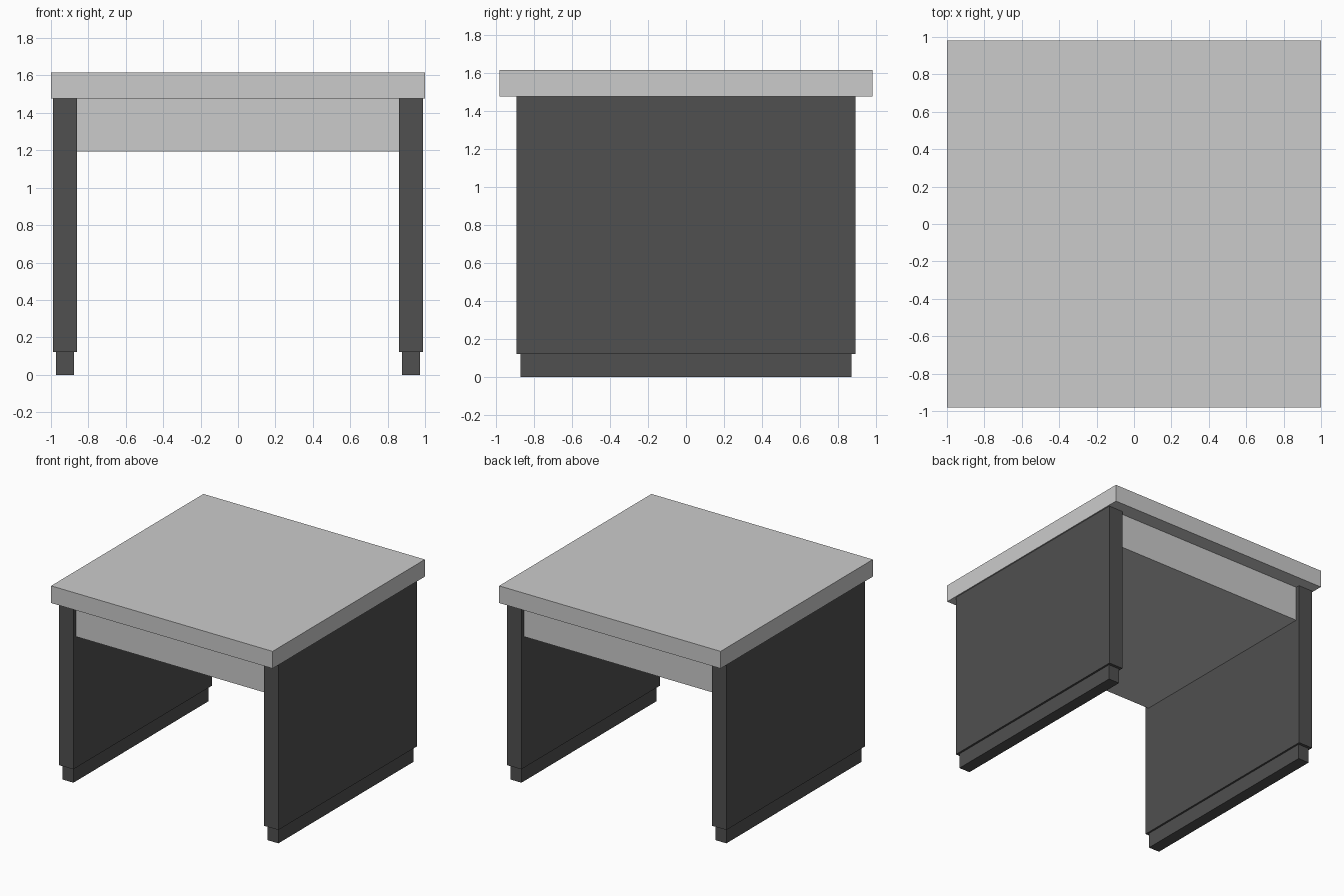
import bpy

if "Cube" in bpy.data.objects:
    bpy.data.objects.remove(bpy.data.objects["Cube"])


def box(name, lo, hi, mat=None):
    """Axis-aligned box between two corners."""
    centre = [(a + b) / 2 for a, b in zip(lo, hi)]
    size = [b - a for a, b in zip(lo, hi)]
    bpy.ops.mesh.primitive_cube_add(size=1, location=centre)
    ob = bpy.context.object
    ob.name = ob.data.name = name
    ob.scale = size
    bpy.ops.object.transform_apply(location=False, rotation=False, scale=True)
    if mat:
        ob.data.materials.append(mat)
    return ob


dark = bpy.data.materials.new("dark_grey")
dark.diffuse_color = (0.08, 0.08, 0.08, 1)
dark.use_nodes = True
dark.node_tree.nodes["Principled BSDF"].inputs["Base Color"].default_value = dark.diffuse_color

# Overhanging table top and the solid body hung beneath it
box("table_top", (-1, -0.982, 1.477), (1, 0.982, 1.617))
box("under_body", (-0.862, -0.86, 1.193), (0.862, 0.86, 1.477))

# Slab legs with recessed plinths
for side, s in (("left", -1), ("right", 1)):
    x0, x1 = sorted((s * 0.862, s * 0.99))
    box(side + "_leg_panel", (x0, -0.893, 0.122), (x1, 0.893, 1.477), dark)
    x0, x1 = sorted((s * 0.877, s * 0.974))
    box(side + "_plinth", (x0, -0.87, 0), (x1, 0.87, 0.122), dark)
